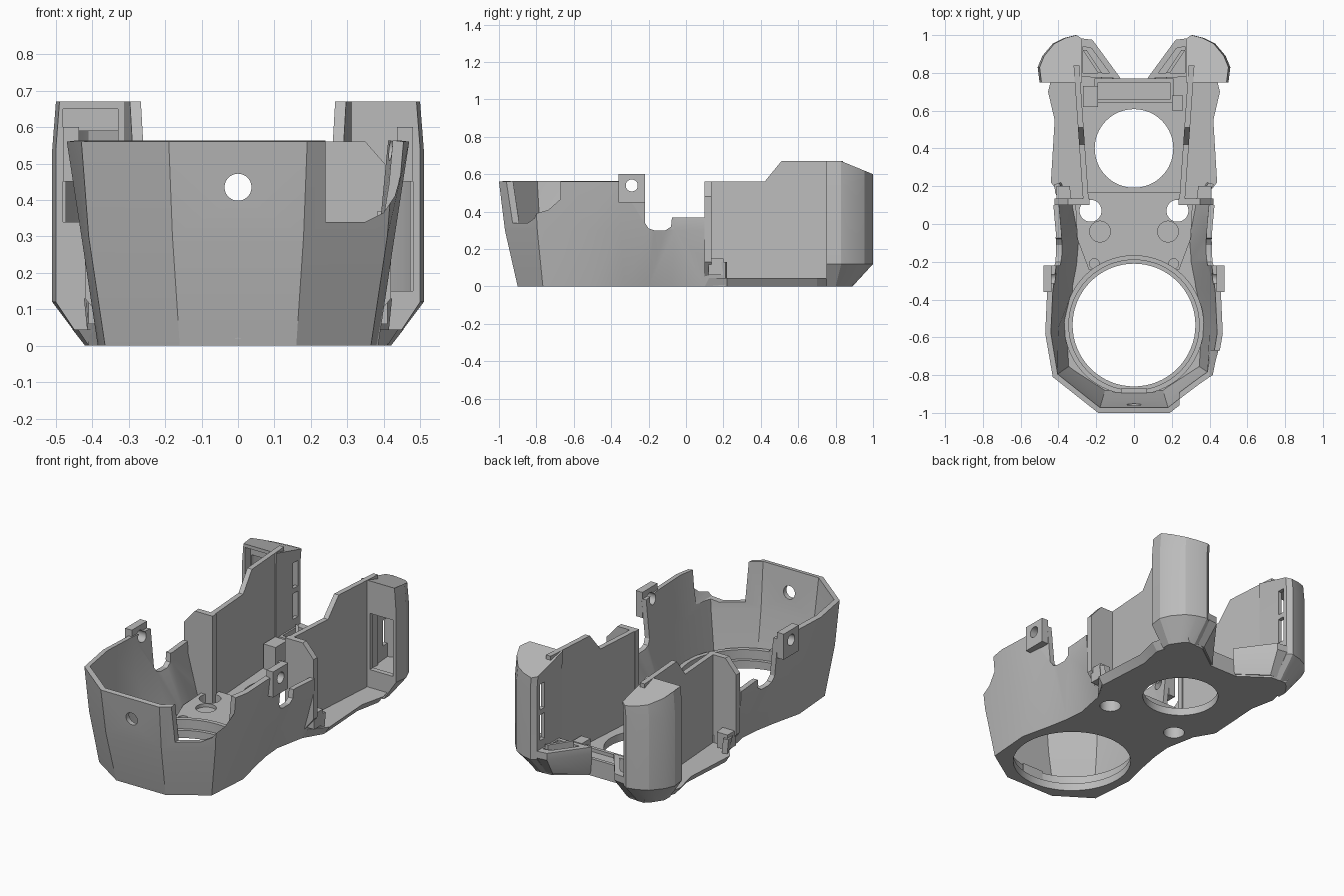
import bpy, bmesh, math

old = bpy.data.objects.get("Cube")
if old:
    bpy.data.objects.remove(old, do_unlink=True)

grey = bpy.data.materials.new("light grey plastic")
grey.use_nodes = True
COLOUR = (0.5, 0.5, 0.5, 1)
grey.diffuse_color = COLOUR
grey.node_tree.nodes["Principled BSDF"].inputs["Base Color"].default_value = COLOUR


def finish(name, bm):
    me = bpy.data.meshes.new(name)
    bm.to_mesh(me)
    bm.free()
    me.materials.append(grey)
    ob = bpy.data.objects.new(name, me)
    bpy.context.collection.objects.link(ob)
    return ob


def loft(name, rings):
    """Closed solid through rings of 3D points."""
    bm = bmesh.new()
    rows = [[bm.verts.new(p) for p in r] for r in rings]
    n = len(rows[0])
    for a, b in zip(rows, rows[1:]):
        for i in range(n):
            j = (i + 1) % n
            bm.faces.new((a[i], a[j], b[j], b[i]))
    bm.faces.new(rows[0])
    bm.faces.new(rows[-1])
    bmesh.ops.recalc_face_normals(bm, faces=bm.faces)
    return finish(name, bm)


def prism(name, pts, lo, hi, axis="z"):
    """Extrude a 2D outline along an axis (the other two axes in order)."""
    def place(p, h):
        return {"x": (h, *p), "y": (p[0], h, p[1]), "z": (*p, h)}[axis]
    return loft(name, [[place(p, h) for p in pts] for h in (lo, hi)])


def box(name, x, y, z):
    return prism(name, [(x[0], y[0]), (x[1], y[0]), (x[1], y[1]), (x[0], y[1])], *z)


def disc(name, c, r, lo, hi, axis="z", n=64):
    pts = [(c[0] + r * math.cos(t * math.tau / n), c[1] + r * math.sin(t * math.tau / n))
           for t in range(n)]
    return prism(name, pts, lo, hi, axis)


def bake(ob):
    bpy.context.view_layer.update()
    dg = bpy.context.evaluated_depsgraph_get()
    me = bpy.data.meshes.new_from_object(ob.evaluated_get(dg))
    ob.modifiers.clear()
    ob.data = me


def cut(ob, *cutters):
    for c in cutters:
        m = ob.modifiers.new("cut", "BOOLEAN")
        m.operation, m.solver, m.object = "DIFFERENCE", "EXACT", c
        bake(ob)
        bpy.data.objects.remove(c, do_unlink=True)
    return ob


def flip(pts, s):
    return [(s * p[0], *p[1:]) for p in pts]


def both(half):
    """Mirror a front-to-back half outline into a run from -x round to +x."""
    return flip(half, -1)[::-1] + half


# Floor with chamfered rear ledge
front = [(.16, -.9), (.365, -.765), (.385, -.5), (.345, -.33), (.32, -.2), (.31, -.08), (.345, .1)]
low = front + [(.41, .22), (.39, .55), (.42, .7), (.39, .8), (.35, .89), (.25, .885), (.09, .77)]
high = front + [(.44, .22), (.42, .55), (.455, .7), (.43, .8), (.37, .91), (.25, .9), (.09, .77)]
floor = loft("floor", [[(*p, z) for p in both(h)] for h, z in ((low, 0), (high, .045))])
cut(floor, disc("c", (0, -.535), .325, -.1, .2), disc("c", (0, .4), .208, -.1, .2),
    *[disc("c", (s * .23, .07), .058, -.1, .2) for s in (1, -1)])

# Raised ring round the large opening
ring = disc("opening_ring", (0, -.535), .37, .02, .1)
cut(ring, disc("c", (0, -.535), .345, -.1, .2))

# Neck platform with screw holes and shallow seats
deck = prism("neck_platform", both([(.24, -.24), (.3, -.08), (.31, .1), (.24, .17)]), .02, .09)
cut(deck, disc("c", (0, -.535), .36, -.1, .2), disc("c", (0, .4), .22, -.1, .2))
for s in (1, -1):
    cut(deck, disc("c", (s * .23, .07), .058, -.1, .2),
        disc("c", (s * .18, -.04), .055, .07, .2), disc("c", (s * .21, -.21), .026, .05, .2))

# Faceted front shell: three outlines swept into a thin wall
base = front + [(.41, .21)]
mid = [(.18, -.968), (.41, -.795), (.43, -.55), (.43, -.35), (.415, -.2), (.41, -.06), (.425, .1), (.44, .21)]
rim = [(.19, -1), (.43, -.81), (.47, -.58), (.46, -.36), (.44, -.2), (.42, -.05), (.43, .1), (.44, .21)]
bm = bmesh.new()
rows = [[bm.verts.new((*p, z)) for p in both(h)] for h, z in ((base, 0), (mid, .3), (rim, .56))]
for a, b in zip(rows, rows[1:]):
    for i in range(len(a) - 1):
        bm.faces.new((a[i], a[i + 1], b[i + 1], b[i]))
shell = finish("front_shell", bm)
thick = shell.modifiers.new("wall", "SOLIDIFY")
thick.thickness, thick.offset = .03, -1
bake(shell)
saddle = [(-.22, .7), (-.22, .34), (-.2, .31), (-.17, .3), (-.11, .3), (-.08, .32), (-.075, .37),
          (.1, .37), (.1, .13), (.3, .13), (.3, .7)]
notch = [(.24, .7), (.24, .34), (.35, .34), (.4, .365), (.43, .41), (.447, .47), (.457, .53), (.46, .7)]
cut(shell, prism("c", saddle, -1, 1, "x"), prism("c", notch, -1.1, -.67, "y"),
    disc("c", (0, .435), .037, -1.2, -.8, "y"), disc("c", (-.29, .54), .032, -1, 1, "x", 32))

# Small clip inside the front
box("front_clip", (-.07, .07), (-.895, -.87), (.05, .11))

# Rear cross bar and connector blocks
bar = box("rear_bar", (-.21, .21), (.64, .77), (.03, .1))
cut(bar, box("c", (-.19, .19), (.66, .75), (.08, .2)))
box("connector_block", (-.27, -.19), (.62, .73), (.03, .19))
box("small_block", (.2, .26), (.6, .68), (.03, .12))

WALL = [(.12, .03), (.12, .56), (.42, .56), (.51, .67), (.84, .67), (.84, .03)]
wing = [(.28, .75), (.5, .75), (.51, .83), (.485, .89), (.43, .955), (.37, .985), (.31, 1), (.28, .98)]
foot = [(.28, .75), (.42, .75), (.42, .8), (.4, .83), (.38, .86), (.35, .885), (.31, .89), (.28, .88)]
cavity = [(.315, .78), (.47, .78), (.475, .82), (.455, .87), (.41, .93), (.33, .965), (.3, .955)]
for s, side in ((1, "left"), (-1, "right")):
    # Screw tab on the shell rim
    tab = box(side + "_screw_tab", sorted((s * .437, s * .48)), (-.36, -.22), (.45, .6))
    cut(tab, disc("c", (-.29, .54), .032, -1, 1, "x", 32))

    # Long upright wall, splayed slightly towards the back
    def wall_ring(off):
        return [(s * (.245 + .07 * (y - .2) + off), y, z) for y, z in WALL]
    loft(side + "_rear_wall", [wall_ring(0), wall_ring(.03)])

    # Front-facing flange with a clipped corner, and a low boss behind it
    flange = [(.235, .03), (.34, .03), (.42, .13), (.42, .48), (.35, .56), (.235, .56)]
    prism(side + "_flange", flip(flange, s), .1, .135, "y")
    prism(side + "_flange_boss", flip([(.33, .12), (.41, .12), (.41, .2), (.34, .2)], s), .06, .15)

    # Hollow rear wing with tapered foot and sloping cap
    crown = [(.98 * x, y, .67 - max(0, y - .83) * .41) for x, y in wing]
    rings = [[(*p, 0) for p in foot], [(*p, .12) for p in wing], [(*p, .54) for p in wing], crown]
    tower = loft(side + "_rear_wing", [flip(r, s) for r in rings])
    mouth = (.15, .48) if s > 0 else (.34, .65)
    cut(tower, prism("c", flip(cavity, s), .14, .59),
        box("c", sorted((s * .33, s * .48)), (.7, .8), mouth),
        *[box("c", sorted((s * .25, s * .34)), (.91, .955), z) for z in ((.22, .37), (.4, .55))])

    # Diagonal air duct beside the wing, undercut towards the floor
    duct_foot = [(.08, .77), (.24, .89), (.3, .89), (.3, .78)]
    duct_top = [(.07, .77), (.22, .975), (.3, .985), (.3, .78)]
    duct = loft(side + "_duct", [flip([(*p, z) for p in r], s)
                                 for r, z in ((duct_foot, .01), (duct_top, .13), (duct_top, .17))])
    cut(duct, prism("c", flip([(.13, .8), (.225, .93), (.27, .94), (.27, .8)], s), .08, .3))
    # Upright fin inside the duct
    prism(side + "_duct_fin", flip([(.17, .8), (.19, .8), (.27, .92), (.25, .92)], s), .06, .19)

# Smooth the round openings while keeping facets crisp
for ob in bpy.context.collection.objects:
    if ob.type == "MESH" and ob.data.materials and ob.data.materials[0] == grey:
        ob.select_set(True)
        bpy.context.view_layer.objects.active = ob
bpy.ops.object.shade_smooth_by_angle(angle=math.radians(20))
